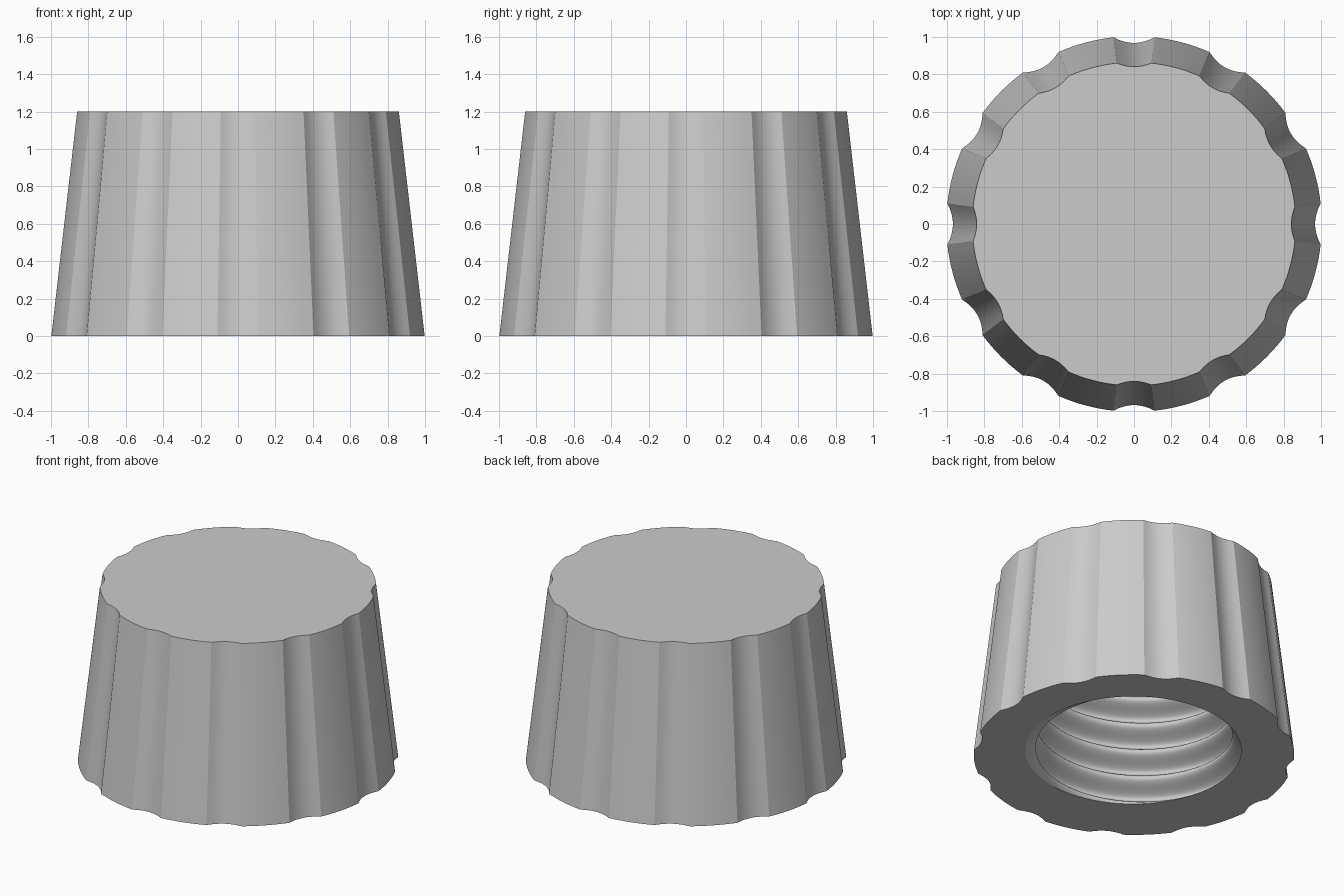
import bpy, bmesh
from math import sin, cos, pi, asin, radians, tau

cube = bpy.data.objects.get("Cube")
if cube:
    bpy.data.objects.remove(cube, do_unlink=True)

FLUTES, SEG = 12, 8
HEIGHT, BORE_DEPTH = 1.2, 1.0
PITCH, MINOR, MAJOR, START = 0.19, 0.616, 0.732, radians(225)
STEPS = 24  # thread rings per turn

grey = bpy.data.materials.new("grey_plastic")
grey.use_nodes = True
colour = (0.6, 0.6, 0.6, 1)
grey.diffuse_color = colour
grey.node_tree.nodes["Principled BSDF"].inputs["Base Color"].default_value = colour


def fluted_section(radius, half_width, depth):
    """Angle and radius pairs round a circle with shallow scalloped grooves."""
    half = asin(half_width / radius)
    land = tau / FLUTES - 2 * half
    pts = []
    for k in range(FLUTES):
        mid = k * tau / FLUTES
        for i in range(SEG):
            t = 2 * i / SEG - 1
            pts.append((mid + t * half, radius - depth * (1 - t * t)))
        for i in range(SEG):
            pts.append((mid + half + land * i / SEG, radius))
    return pts


def thread_radius(angle, z):
    """Rounded right-hand internal thread."""
    phase = tau * z / PITCH - (angle - START)
    return (MINOR + MAJOR) / 2 - (MAJOR - MINOR) / 2 * cos(phase)


def ring(bm, pts, z):
    return [bm.verts.new((r * cos(a), r * sin(a), z)) for a, r in pts]


def skin(bm, lower, upper):
    n = len(lower)
    return [bm.faces.new((lower[i], lower[(i + 1) % n], upper[(i + 1) % n], upper[i]))
            for i in range(n)]


bm = bmesh.new()

# Tapered fluted wall and flat top
base = fluted_section(1.004, 0.11, 0.036)
base_ring = ring(bm, base, 0)
top_ring = ring(bm, fluted_section(0.865, 0.092, 0.024), HEIGHT)
skin(bm, base_ring, top_ring)
bm.faces.new(top_ring)

# Threaded bore, open underneath
count = int(BORE_DEPTH / PITCH * STEPS)
levels = [BORE_DEPTH * i / count for i in range(count + 1)]
bore = [ring(bm, [(a, thread_radius(a, z)) for a, _ in base], z) for z in levels]
skin(bm, bore[0], base_ring)
thread_faces = set()
for lower, upper in zip(bore, bore[1:]):
    thread_faces.update(skin(bm, upper, lower))
bm.faces.new(bore[-1])
bmesh.ops.recalc_face_normals(bm, faces=bm.faces)

# Smooth shading with sharp rims and flute edges
for f in bm.faces:
    f.smooth = True
for e in bm.edges:
    inside = all(f in thread_faces for f in e.link_faces)
    e.smooth = inside or e.calc_face_angle(0) < radians(24)

mesh = bpy.data.meshes.new("fluted_cap")
bm.to_mesh(mesh)
bm.free()
mesh.materials.append(grey)
cap = bpy.data.objects.new("fluted_cap", mesh)
bpy.context.collection.objects.link(cap)
